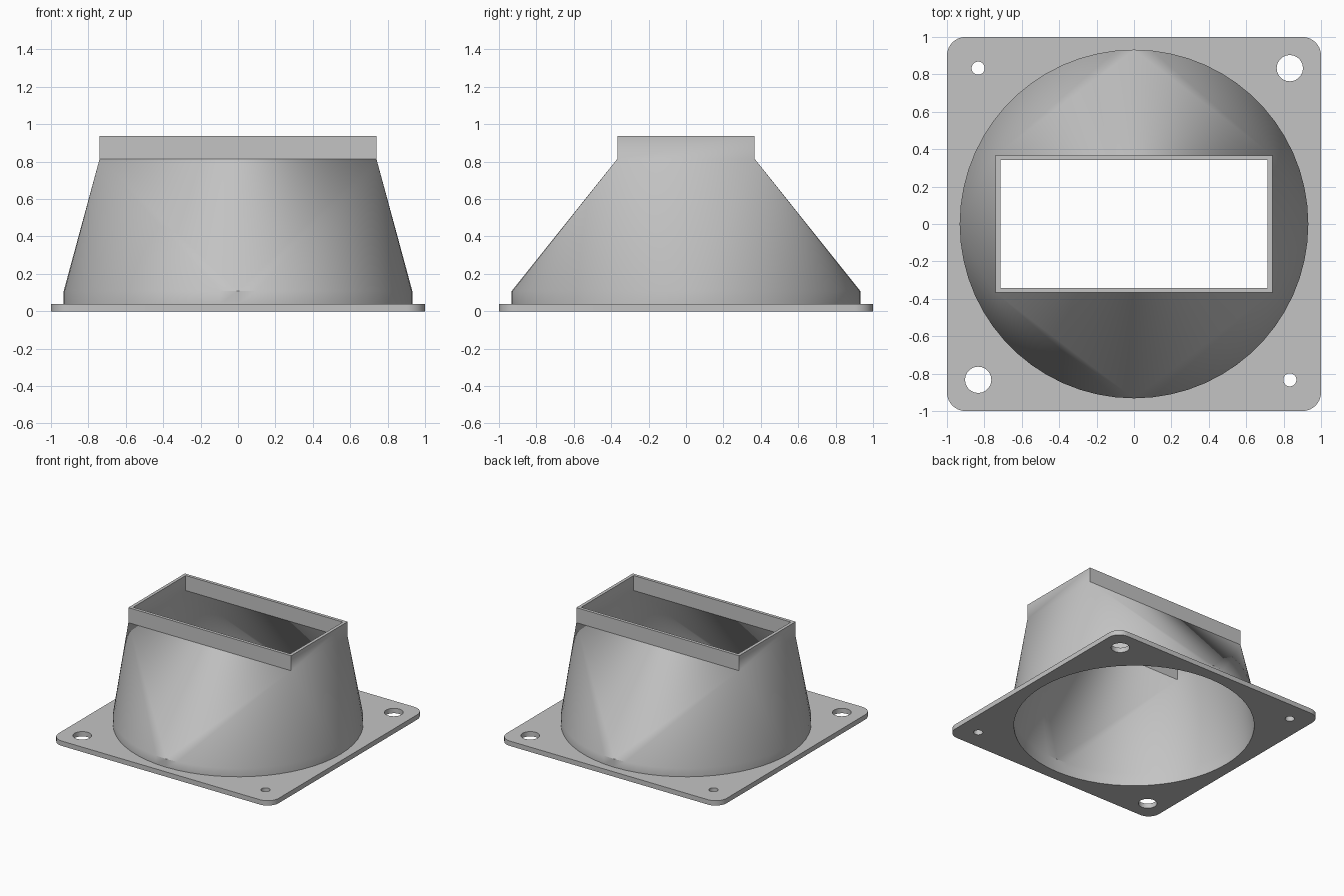
import bpy, bmesh
from math import sin, cos, pi, radians

cube = bpy.data.objects.get("Cube")
if cube:
    bpy.data.objects.remove(cube, do_unlink=True)

grey = bpy.data.materials.new("plain grey")
grey.use_nodes = True
colour = (0.55, 0.55, 0.55, 1)
grey.diffuse_color = colour
grey.node_tree.nodes["Principled BSDF"].inputs["Base Color"].default_value = colour

SEGS = 60
QUARTER = SEGS // 4
PLATE_TOP = 0.04
BORE = 0.905


def arc(cx, cy, r, start=0.0, sweep=2 * pi, n=SEGS, closed=True):
    steps = n if closed else n - 1
    return [(cx + r * cos(start + sweep * i / steps),
             cy + r * sin(start + sweep * i / steps)) for i in range(n)]


def smooth(obj):
    bpy.ops.object.select_all(action='DESELECT')
    obj.select_set(True)
    bpy.context.view_layer.objects.active = obj
    bpy.ops.object.shade_smooth_by_angle(angle=radians(35))


# Mounting plate: rounded square with the bore and four screw holes
corner = 0.1
outline = []
for k, (sx, sy) in enumerate([(1, 1), (-1, 1), (-1, -1), (1, -1)]):
    outline += arc(sx * (1 - corner), sy * (1 - corner), corner,
                   k * pi / 2, pi / 2, 12, closed=False)
loops = [outline, arc(0, 0, BORE)]
for sx in (-1, 1):
    for sy in (-1, 1):
        loops.append(arc(sx * 0.833, sy * 0.833, 0.07 if sx == sy else 0.035, n=40))

curve = bpy.data.curves.new("mounting_plate", 'CURVE')
curve.dimensions = '2D'
curve.fill_mode = 'BOTH'
curve.extrude = PLATE_TOP / 2
for loop in loops:
    spline = curve.splines.new('POLY')
    spline.points.add(len(loop) - 1)
    for p, (x, y) in zip(spline.points, loop):
        p.co = (x, y, 0, 1)
    spline.use_cyclic_u = True
source = bpy.data.objects.new("plate_outline", curve)
bpy.context.collection.objects.link(source)
mesh = bpy.data.meshes.new_from_object(
    source.evaluated_get(bpy.context.evaluated_depsgraph_get()))
bpy.data.objects.remove(source, do_unlink=True)
plate = bpy.data.objects.new("mounting_plate", mesh)
bpy.context.collection.objects.link(plate)
bm = bmesh.new()
bm.from_mesh(mesh)
bmesh.ops.remove_doubles(bm, verts=bm.verts, dist=0.0001)
bmesh.ops.translate(bm, verts=bm.verts, vec=(0, 0, PLATE_TOP / 2))
bmesh.ops.recalc_face_normals(bm, faces=bm.faces)
bm.to_mesh(mesh)
bm.free()
mesh.materials.clear()
mesh.materials.append(grey)
smooth(plate)

# Duct: round base blending to a rectangular collar, with an inner wall
bm = bmesh.new()


def ring(points, z):
    return [bm.verts.new((x, y, z)) for x, y in points]


def bridge(a, b):
    n = len(a)
    for i in range(n):
        j = (i + 1) % n
        bm.faces.new((a[i], a[j], b[j], b[i]))


def skin(radius, hx, hy):
    rect = [(hx, hy), (-hx, hy), (-hx, -hy), (hx, -hy)]
    base = ring(arc(0, 0, radius), PLATE_TOP)
    shoulder = ring(arc(0, 0, radius), 0.108)
    neck = ring(rect, 0.815)
    top = ring(rect, 0.938)
    bridge(base, shoulder)
    for k in range(4):
        # a fan to each corner, then one flat triangle per side
        for i in range(k * QUARTER, (k + 1) * QUARTER):
            bm.faces.new((shoulder[i], shoulder[(i + 1) % SEGS], neck[k]))
        bm.faces.new((shoulder[(k + 1) * QUARTER % SEGS], neck[(k + 1) % 4], neck[k]))
    bridge(neck, top)
    return top


outer_top = skin(0.932, 0.74, 0.367)
inner_top = skin(BORE, 0.714, 0.341)
bridge(outer_top, inner_top)
bmesh.ops.recalc_face_normals(bm, faces=bm.faces)
mesh = bpy.data.meshes.new("duct")
bm.to_mesh(mesh)
bm.free()
mesh.materials.append(grey)
duct = bpy.data.objects.new("duct", mesh)
bpy.context.collection.objects.link(duct)
smooth(duct)
